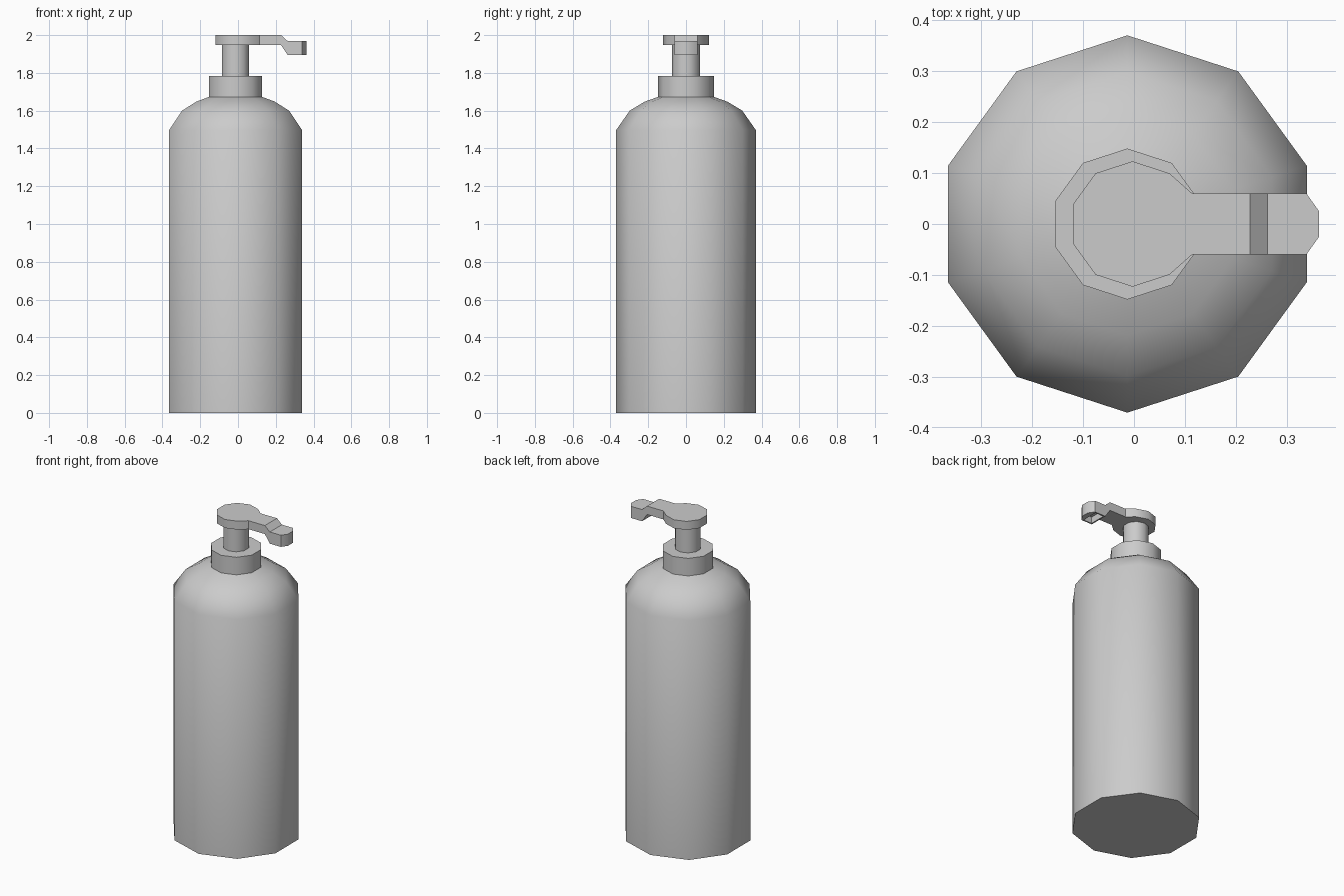
import bpy, bmesh, math

if "Cube" in bpy.data.objects:
    bpy.data.objects.remove(bpy.data.objects["Cube"])

SIDES = 10
AXIS_X = -0.013


def finish(bm, name):
    bmesh.ops.remove_doubles(bm, verts=bm.verts, dist=1e-4)
    bmesh.ops.recalc_face_normals(bm, faces=bm.faces)
    me = bpy.data.meshes.new(name)
    bm.to_mesh(me)
    bm.free()
    ob = bpy.data.objects.new(name, me)
    bpy.context.collection.objects.link(ob)
    bpy.ops.object.select_all(action='DESELECT')
    ob.select_set(True)
    bpy.context.view_layer.objects.active = ob
    bpy.ops.object.shade_smooth_by_angle(angle=math.radians(40))
    return ob


def lathe(name, profile, cap_bottom=False, cap_top=False):
    """Ten-sided revolved part with corners on the y axis."""
    bm = bmesh.new()
    rings = []
    for r, z in profile:
        angles = [math.pi / 2 + 2 * math.pi * i / SIDES for i in range(SIDES)]
        rings.append([bm.verts.new((AXIS_X + r * math.cos(a), r * math.sin(a), z)) for a in angles])
    for lo, hi in zip(rings, rings[1:]):
        for i in range(SIDES):
            j = (i + 1) % SIDES
            bm.faces.new((lo[i], lo[j], hi[j], hi[i]))
    if cap_bottom:
        bm.faces.new(rings[0][::-1])
    if cap_top:
        bm.faces.new(rings[-1])
    return finish(bm, name)


# Bottle with rounded shoulder, collar and pump stem
lathe("bottle_body", [(0.37, 0), (0.37, 1.497), (0.298, 1.6), (0.218, 1.648), (0.148, 1.673)],
      cap_bottom=True)
lathe("collar", [(0.148, 1.673), (0.148, 1.783)], cap_top=True)
lathe("pump_stem", [(0.075, 1.783), (0.075, 1.948)])

# Pump head: ten-sided disc whose +x side widens into the spout
bm = bmesh.new()
TOP, BOT = 2.0, 1.947
outline = []
for i in range(SIDES):
    a = math.radians(18 + 36 * i)
    x, y = -0.003 + 0.123 * math.cos(a), 0.123 * math.sin(a)
    if i in (0, SIDES - 1):
        y = math.copysign(0.06, y)
    outline.append((x, y))
upper = [bm.verts.new((x, y, TOP)) for x, y in outline]
lower = [bm.verts.new((x, y, BOT)) for x, y in outline]
bm.faces.new(upper)
bm.faces.new(lower[::-1])
for i in range(SIDES - 1):
    bm.faces.new((lower[i], lower[i + 1], upper[i + 1], upper[i]))

# Spout: cross-sections (x, half width, top z, bottom z) that step down to the nozzle
sections = [(outline[0][0], 0.06, TOP, BOT), (0.228, 0.06, TOP, BOT),
            (0.262, 0.06, 1.969, 1.896), (0.338, 0.06, 1.969, 1.896),
            (0.363, 0.025, 1.969, 1.896)]
rings = [[bm.verts.new(c) for c in ((x, w, t), (x, -w, t), (x, -w, b), (x, w, b))]
         for x, w, t, b in sections]
nozzle = []
for k, (p, q) in enumerate(zip(rings, rings[1:])):
    for i in range(4):
        j = (i + 1) % 4
        f = bm.faces.new((p[i], p[j], q[j], q[i]))
        if k == 2 and i == 2:
            nozzle = [f]
bm.faces.new(rings[-1])
bmesh.ops.recalc_face_normals(bm, faces=bm.faces)

# Recessed outlet under the nozzle
bmesh.ops.inset_region(bm, faces=nozzle, thickness=0.012, depth=0)
hole = bmesh.ops.extrude_face_region(bm, geom=nozzle)
bmesh.ops.delete(bm, geom=nozzle, context='FACES_ONLY')
moved = [g for g in hole["geom"] if isinstance(g, bmesh.types.BMVert)]
bmesh.ops.translate(bm, verts=moved, vec=(0, 0, 0.04))
finish(bm, "pump_head")
